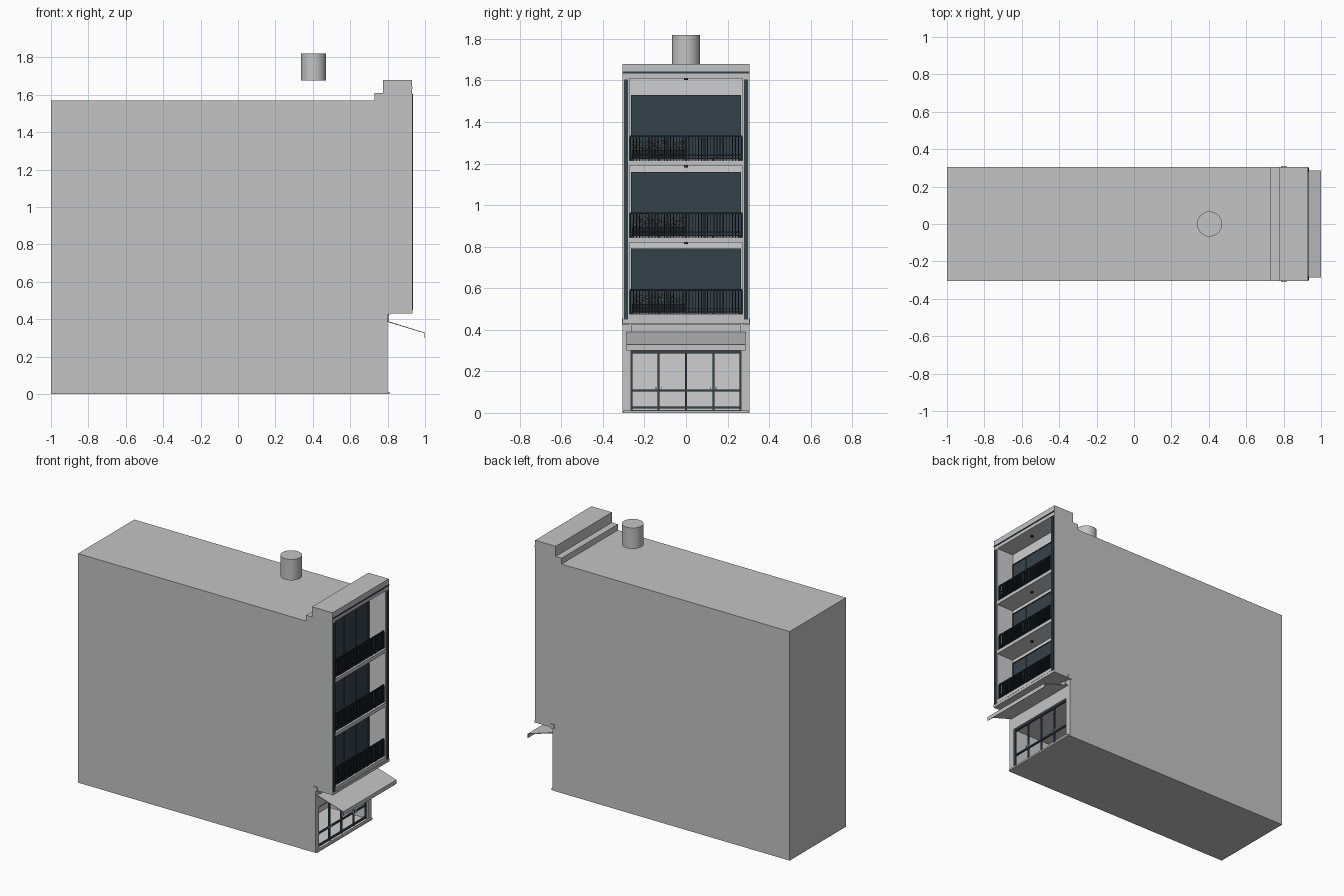
import bpy, bmesh, math, random
from mathutils import Vector, Matrix

random.seed(4)
cube = bpy.data.objects.get("Cube")
if cube:
    bpy.data.objects.remove(cube)


def material(name, r, g, b):
    m = bpy.data.materials.new(name)
    m.use_nodes = True
    m.diffuse_color = (r, g, b, 1)
    m.node_tree.nodes["Principled BSDF"].inputs["Base Color"].default_value = (r, g, b, 1)
    return m


WALL = material("grey render", .55, .55, .55)
PALE = material("pale plaster", .62, .62, .62)
GLASS = material("slate glass", .036, .054, .068)
TRIM = material("slate trim", .036, .054, .068)
IRON = material("dark iron", .012, .018, .022)
LEAF = material("foliage", .16, .17, .14)


def finish(name, bm, *mats):
    bmesh.ops.recalc_face_normals(bm, faces=bm.faces)
    mesh = bpy.data.meshes.new(name)
    bm.to_mesh(mesh)
    bm.free()
    for m in mats:
        mesh.materials.append(m)
    ob = bpy.data.objects.new(name, mesh)
    bpy.context.collection.objects.link(ob)
    return ob


def add_box(bm, x, y, z):
    """Add a box given its (min, max) on each axis."""
    centre = Vector([sum(p) / 2 for p in (x, y, z)])
    size = Matrix.Diagonal([p[1] - p[0] for p in (x, y, z)] + [1])
    return bmesh.ops.create_cube(bm, size=1, matrix=Matrix.Translation(centre) @ size)


def box(name, mat, x, y, z):
    bm = bmesh.new()
    add_box(bm, x, y, z)
    return finish(name, bm, mat)


def extrude(name, mat, profile, half):
    """Extrude an x-z outline across the width."""
    bm = bmesh.new()
    face = bm.faces.new([bm.verts.new((x, -half, z)) for x, z in profile])
    out = bmesh.ops.extrude_face_region(bm, geom=[face])
    bmesh.ops.translate(bm, vec=(0, 2 * half, 0),
                        verts=[v for v in out["geom"] if isinstance(v, bmesh.types.BMVert)])
    return finish(name, bm, mat)


# Building shell with stepped parapet and overhanging upper storeys
HALF, FRONT, SHOP = .305, .93, .8
shell = extrude("building_shell", WALL, [
    (-1, 0), (SHOP, 0), (SHOP, .43), (FRONT, .43), (FRONT, 1.68), (.775, 1.68),
    (.775, 1.61), (.73, 1.61), (.73, 1.57), (-1, 1.57)], HALF)
shell.data.materials.append(PALE)

# Balcony and shop recesses cut into the shell
floors = [(.475, .82), (.845, 1.19), (1.215, 1.61)]
bm = bmesh.new()
for low, high in floors:
    add_box(bm, (SHOP, 1.1), (-.272, .272), (low, high))
add_box(bm, (.5, .9), (-.265, .265), (.015, .298))
for f in bm.faces:
    f.material_index = 1
cutter = finish("recess_cutter", bm, WALL, PALE)
cutter.hide_render = True
mod = shell.modifiers.new("recesses", "BOOLEAN")
mod.object = cutter
mod.solver = "EXACT"
bpy.context.view_layer.objects.active = shell
bpy.ops.object.modifier_apply(modifier=mod.name)
bpy.data.objects.remove(cutter)


def railing(name, z):
    """Balcony railing with two rails, close balusters and side returns."""
    bm = bmesh.new()
    x = (.912, .92)
    for h, t in ((.004, .008), (.024, .004), (.112, .008)):
        add_box(bm, x, (-.27, .27), (z + h, z + h + t))
    for i in range(37):
        y = -.268 + i * .536 / 36
        w = .004 if i % 6 == 0 else .002
        add_box(bm, x, (y - w, y + w), (z, z + .114))
    finish(name, bm, IRON)


def plants(name, z):
    """Trough of loose leaves behind the railing."""
    bm = bmesh.new()
    for _ in range(260):
        place = Vector((random.uniform(.875, .905), random.uniform(-.258, -.005),
                        z + random.uniform(.045, .095)))
        turn = Matrix.Rotation(random.uniform(0, math.tau), 4,
                               Vector((random.random(), random.random(), 1)))
        bmesh.ops.create_grid(bm, x_segments=1, y_segments=1, size=.004,
                              matrix=Matrix.Translation(place) @ turn
                              @ Matrix.Rotation(math.pi / 3, 4, "Y"))
    finish(name, bm, LEAF)


# Balcony contents on every storey
for n, (low, high) in enumerate(floors, 1):
    top = low + .315
    box(f"window_glass_{n}", GLASS, (SHOP, SHOP + .007), (-.26, .26), (low + .005, top))
    bm = bmesh.new()
    for y in (-.26, -.13, 0, .13, .26):
        add_box(bm, (SHOP, SHOP + .011), (y - .004, y + .004), (low, top))
    add_box(bm, (SHOP, SHOP + .011), (-.264, .264), (top - .006, top))
    finish(f"window_frame_{n}", bm, TRIM)
    railing(f"balcony_railing_{n}", low)
    plants(f"balcony_plants_{n}", low)
    box(f"planter_{n}", IRON, (.872, .908), (-.26, -.003), (low + .005, low + .05))
    bm = bmesh.new()
    bmesh.ops.create_cone(bm, cap_ends=True, segments=12, radius1=.01, radius2=.01,
                          depth=.008, matrix=Matrix.Translation((.865, 0, high - .004)))
    finish(f"ceiling_lamp_{n}", bm, IRON)
    box(f"balcony_lip_{n}", WALL, (FRONT - .01, FRONT + .003), (-.275, .275), (low - .025, low))

# Facade trim
for side, s in (("right", -1), ("left", 1)):
    y = sorted((s * .279, s * .299))
    box(f"{side}_trim_strip", TRIM, (FRONT - .005, FRONT + .006), y, (.45, 1.605))
    y = sorted((s * .275, s * .309))
    box(f"{side}_corner_block", WALL, (SHOP - .015, SHOP + .015), y, (.425, .455))
box("cornice_line", TRIM, (FRONT - .005, FRONT + .004), (-HALF, HALF), (1.634, 1.642))
box("lower_sill", WALL, (FRONT - .02, FRONT + .004), (-HALF, HALF), (.43, .448))
box("shop_fascia", WALL, (SHOP - .005, SHOP + .008), (-.265, .265), (.39, .425))
box("plinth", WALL, (SHOP - .01, SHOP + .01), (-.3, .3), (0, .012))

# Sloping shop awning with a short valance
extrude("awning", WALL, [(SHOP, .385), (.997, .325), (.997, .3), (1, .3), (1, .328),
                         (SHOP, .39)], .287)

# Glazing bars and door handles of the shop
bm = bmesh.new()
bar_x = (SHOP - .022, SHOP - .01)
for y in (-.262, -.132, 0, .132, .262):
    add_box(bm, bar_x, (y - .004, y + .004), (.015, .298))
for z in (.025, .108, .292):
    add_box(bm, bar_x, (-.265, .265), (z - .005, z + .005))
finish("shop_glazing_bars", bm, TRIM)
bm = bmesh.new()
for y in (-.145, -.119, .119, .145):
    add_box(bm, (SHOP - .012, SHOP - .002), (y - .002, y + .002), (.105, .125))
finish("door_handles", bm, PALE)

# Round roof vent
bm = bmesh.new()
bmesh.ops.create_cone(bm, cap_ends=True, segments=32, radius1=.067, radius2=.067, depth=.143,
                      matrix=Matrix.Translation((.404, 0, 1.748)))
vent = finish("roof_vent", bm, WALL)
bpy.context.view_layer.objects.active = vent
vent.select_set(True)
bpy.ops.object.shade_smooth_by_angle(angle=math.radians(40))
